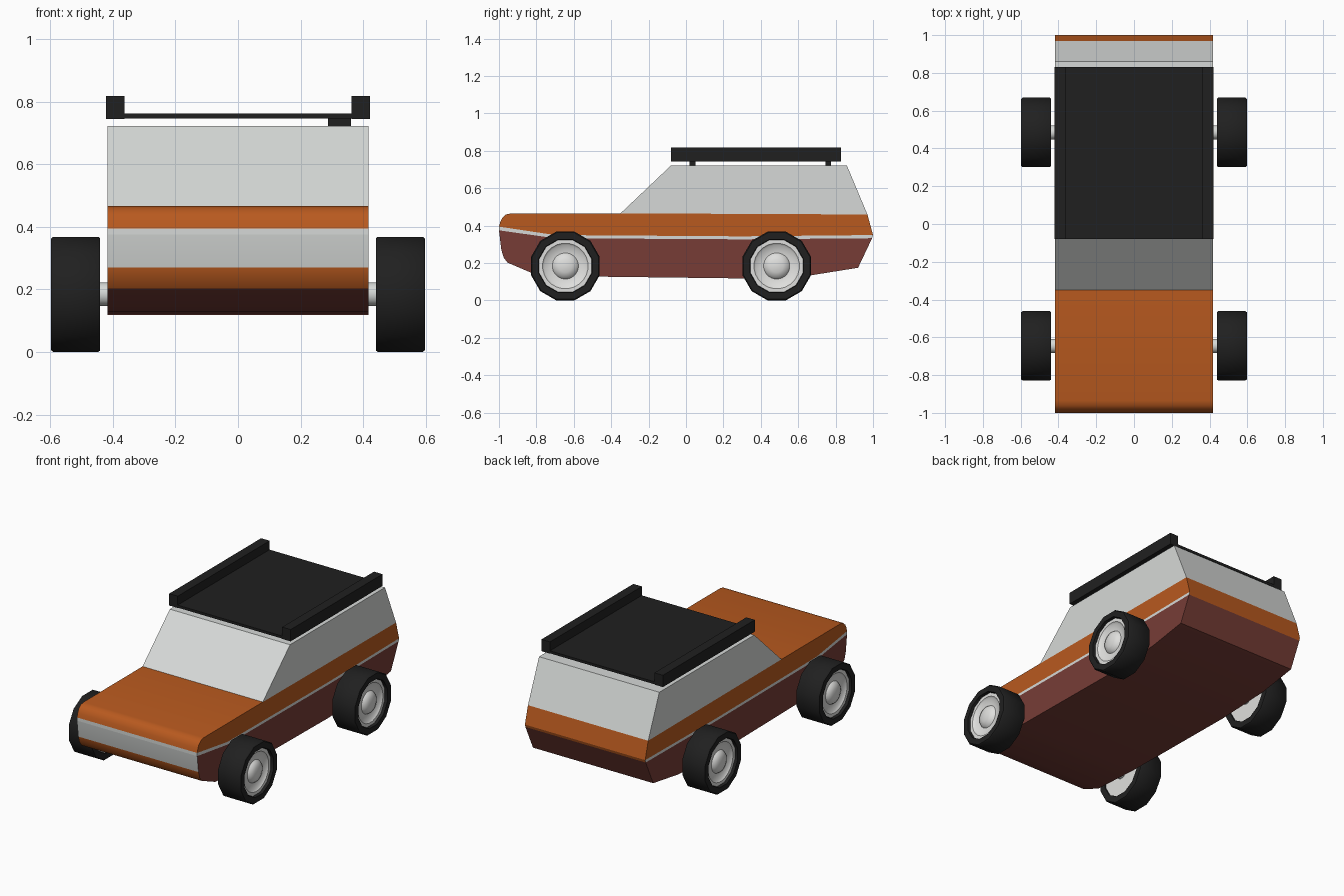
import bpy, bmesh, math
from mathutils import Vector

cube = bpy.data.objects.get("Cube")
if cube:
    bpy.data.objects.remove(cube, do_unlink=True)


def material(name, srgb):
    lin = [(c / 255) ** 2.2 for c in srgb] + [1.0]
    m = bpy.data.materials.new(name)
    m.use_nodes = True
    m.diffuse_color = lin
    bsdf = m.node_tree.nodes["Principled BSDF"]
    bsdf.inputs["Base Color"].default_value = lin
    bsdf.inputs["Roughness"].default_value = 0.7
    return m


ORANGE = material("burnt orange", (183, 90, 36))
GREY = material("pale grey", (213, 216, 214))
MAROON = material("dark maroon", (118, 63, 57))
BLACK = material("soft black", (37, 37, 37))
WHITE = material("hub white", (222, 222, 220))


def finish(name, bm, mats, rule=None, angle=40):
    """Turn a bmesh into an object, colouring faces by rule(centre, normal)."""
    bmesh.ops.remove_doubles(bm, verts=bm.verts, dist=1e-5)
    bmesh.ops.recalc_face_normals(bm, faces=bm.faces)
    if rule:
        for f in bm.faces:
            f.material_index = rule(f.calc_center_median(), f.normal)
    me = bpy.data.meshes.new(name)
    bm.to_mesh(me)
    bm.free()
    for m in mats:
        me.materials.append(m)
    ob = bpy.data.objects.new(name, me)
    bpy.context.collection.objects.link(ob)
    bpy.ops.object.select_all(action='DESELECT')
    ob.select_set(True)
    bpy.context.view_layer.objects.active = ob
    bpy.ops.object.shade_smooth_by_angle(angle=math.radians(angle))
    return ob


def prism(name, profile, mats, rule=None, half=0.417):
    """Extrude a side profile of (y, z) points across the width."""
    bm = bmesh.new()
    face = bm.faces.new([bm.verts.new((-half, y, z)) for y, z in profile])
    ext = bmesh.ops.extrude_face_region(bm, geom=[face])
    moved = [g for g in ext["geom"] if isinstance(g, bmesh.types.BMVert)]
    bmesh.ops.translate(bm, verts=moved, vec=(2 * half, 0, 0))
    return finish(name, bm, mats, rule, 30)


def box(name, lo, hi, mat):
    bm = bmesh.new()
    bmesh.ops.create_cube(bm, size=1)
    lo, hi = Vector(lo), Vector(hi)
    for v in bm.verts:
        v.co = (lo + hi) / 2 + v.co * (hi - lo)
    return finish(name, bm, [mat])


def lathe(name, profile, sides, side, y, z, mat, closed):
    """Revolve (x, radius) points about an axle running along x."""
    bm = bmesh.new()
    rings = []
    for i in range(sides):
        a = math.tau * (i + 0.5) / sides
        rings.append([bm.verts.new((side * x, y + r * math.cos(a), z + r * math.sin(a)))
                      for x, r in profile])
    n = len(profile)
    for i in range(sides):
        a, b = rings[i], rings[(i + 1) % sides]
        for j in range(n if closed else n - 1):
            k = (j + 1) % n
            loop = [a[j], a[k], b[k], b[j]]
            if profile[j][1] == 0:
                loop.remove(b[j])
            if profile[k][1] == 0:
                loop.remove(b[k])
            bm.faces.new(loop)
    return finish(name, bm, [mat])


# Body, in layers from the bottom up
low_line = [(-1.0, 0.375), (-0.7, 0.333), (0.3, 0.327), (0.995, 0.333)]
high_line = [(-1.0, 0.395), (-0.7, 0.35), (0.3, 0.343), (1.0, 0.35)]


def nose_colours(c, n):
    # Grey grille above an orange chin on the front faces
    if n.y < -0.3 and abs(n.x) < 0.5 and c.z > 0.205:
        return 1 if c.z > 0.27 else 2
    return 0


prism("lower_body", low_line + [(0.92, 0.175), (0.67, 0.135), (0.3, 0.118),
      (-0.5, 0.128), (-0.82, 0.145), (-0.955, 0.203), (-0.975, 0.23), (-0.987, 0.27)],
      [MAROON, GREY, ORANGE], nose_colours)
prism("side_stripe", low_line + high_line[::-1], [GREY, ORANGE],
      lambda c, n: int(n.y > 0.5))
prism("upper_body", high_line + [(0.97, 0.46), (-0.35, 0.466), (-0.935, 0.466),
      (-0.962, 0.46), (-0.982, 0.442), (-0.993, 0.42)], [ORANGE])
prism("cabin", [(-0.35, 0.466), (-0.08, 0.722), (0.86, 0.722), (0.97, 0.46)], [GREY])

# Roof rack: panel, two rails and a pair of feet
box("rack_panel", (-0.4, -0.08, 0.746), (0.4, 0.83, 0.762), BLACK)
for side, label in ((1, "left"), (-1, "right")):
    xs = sorted((side * 0.362, side * 0.421))
    box(f"rack_rail_{label}", (xs[0], -0.08, 0.744), (xs[1], 0.83, 0.818), BLACK)
for y, label in ((0.035, "front"), (0.76, "rear")):
    box(f"rack_foot_{label}", (0.287, y - 0.015, 0.715), (0.36, y + 0.015, 0.75), BLACK)

# Wheels and axles
tyre = [(0.44, 0.148), (0.44, 0.186), (0.446, 0.19), (0.59, 0.19), (0.597, 0.184),
        (0.597, 0.148), (0.57, 0.143), (0.46, 0.143)]
hub = [(0.447, 0), (0.447, 0.15), (0.58, 0.15), (0.58, 0.122), (0.57, 0.112),
       (0.565, 0.07), (0.58, 0.06), (0.59, 0.035), (0.594, 0)]
for y, end in ((-0.645, "front"), (0.485, "rear")):
    lathe(f"{end}_axle", [(-0.45, 0), (-0.45, 0.038), (0.45, 0.038), (0.45, 0)],
          16, 1, y, 0.185, GREY, False)
    for side, label in ((1, "left"), (-1, "right")):
        lathe(f"{end}_{label}_tyre", tyre, 12, side, y, 0.1845, BLACK, True)
        lathe(f"{end}_{label}_hub", hub, 24, side, y, 0.1845, WHITE, False)
